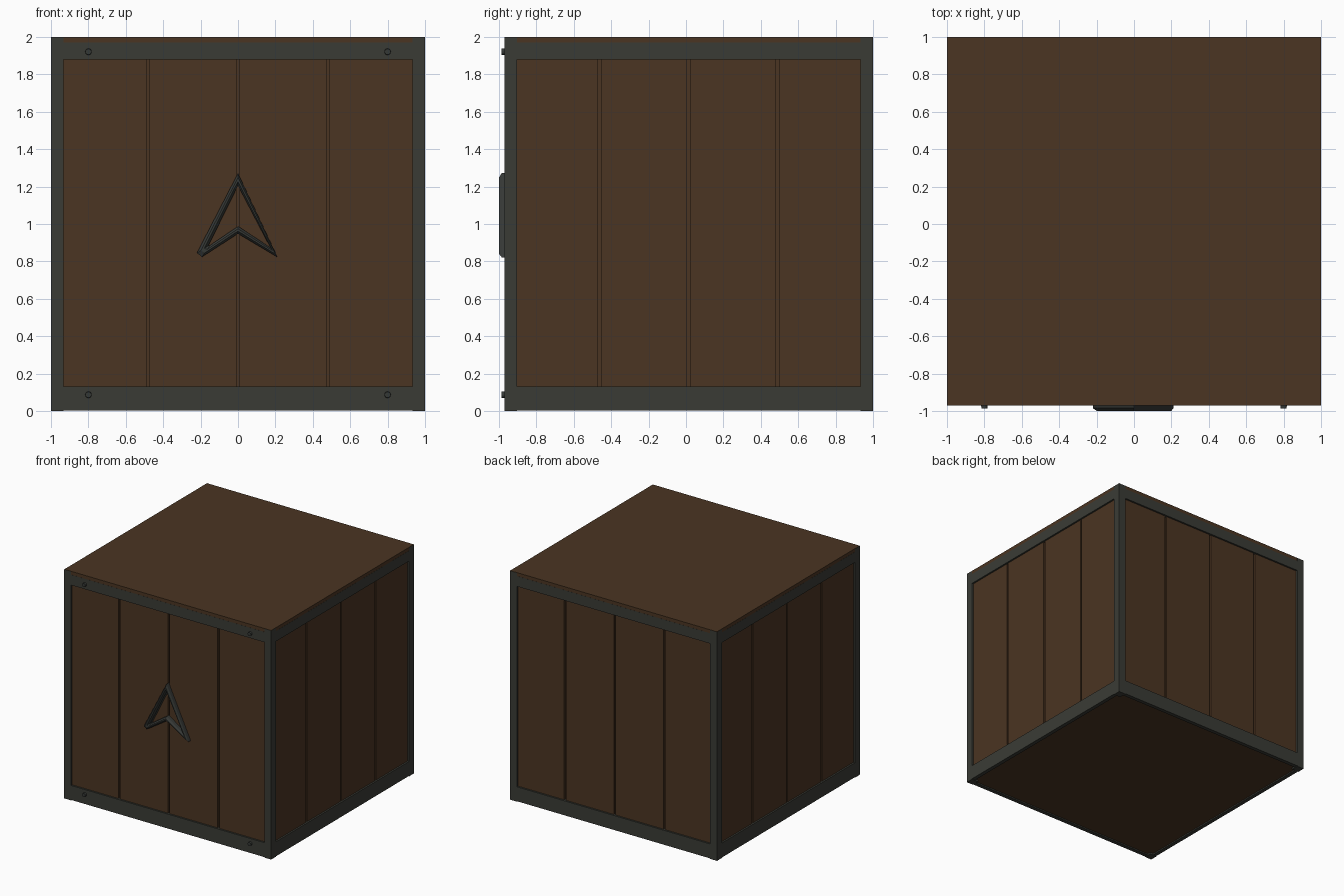
import bpy, bmesh, math
from mathutils import Matrix

if "Cube" in bpy.data.objects:
    bpy.data.objects.remove(bpy.data.objects["Cube"])


def mat(name, c):
    m = bpy.data.materials.new(name)
    m.diffuse_color = (*c, 1)
    m.use_nodes = True
    m.node_tree.nodes["Principled BSDF"].inputs["Base Color"].default_value = m.diffuse_color
    return m


WOOD = mat("brown wood", (0.070, 0.035, 0.016))
METAL = mat("dark iron", (0.042, 0.044, 0.036))
TRIM = mat("blackened iron", (0.036, 0.040, 0.036))

# crate extents: front is slightly set back to leave room for the ornament
X0, X1, Y0, Y1 = -1.0, 1.0, -0.97, 1.0
REC = 0.015      # plank recess behind the frame
GAP = 0.016      # groove between planks


def finish(name, bm, m):
    bmesh.ops.recalc_face_normals(bm, faces=bm.faces[:])
    me = bpy.data.meshes.new(name)
    bm.to_mesh(me)
    bm.free()
    me.materials.append(m)
    ob = bpy.data.objects.new(name, me)
    bpy.context.collection.objects.link(ob)
    return ob


def box(name, lo, hi, m):
    bm = bmesh.new()
    bmesh.ops.create_cube(bm, size=1)
    for v in bm.verts:
        v.co = [(lo[i] + hi[i]) / 2 + v.co[i] * (hi[i] - lo[i]) for i in range(3)]
    return finish(name, bm, m)


# inner core seen through the grooves and underneath
d = REC + 0.018
box("core", (X0 + d, Y0 + d, 0.015), (X1 - d, Y1 - d, 1.98), WOOD)

# planks, four per side
xs = [-0.95, -0.48, 0, 0.48, 0.95]
ys = [-0.92, -0.463, 0.013, 0.49, 0.95]
for i in range(4):
    a, b = xs[i] + GAP / 2, xs[i + 1] - GAP / 2
    box("front_plank", (a, Y0 + REC, 0.1), (b, Y0 + 0.05, 1.9), WOOD)
    box("back_plank", (a, Y1 - 0.05, 0.1), (b, Y1 - REC, 1.9), WOOD)
    a, b = ys[i] + GAP / 2, ys[i + 1] - GAP / 2
    box("right_plank", (X1 - 0.05, a, 0.1), (X1 - REC, b, 1.9), WOOD)
    box("left_plank", (X0 + REC, a, 0.1), (X0 + 0.05, b, 1.9), WOOD)

# corner posts
P = 0.067
for x in (X0, X1 - P):
    for y in (Y0, Y1 - P):
        box("corner_post", (x, y, 0), (x + P, y + P, 1.998), METAL)

# top and bottom bands
T = 0.034
for lab, z0, z1 in (("bottom", 0.004, 0.13), ("top", 1.88, 1.97)):
    box(lab + "_front_band", (X0 + P, Y0, z0), (X1 - P, Y0 + T, z1), METAL)
    box(lab + "_back_band", (X0 + P, Y1 - T, z0), (X1 - P, Y1, z1), METAL)
    box(lab + "_left_band", (X0, Y0 + P, z0), (X0 + T, Y1 - P, z1), METAL)
    box(lab + "_right_band", (X1 - T, Y0 + P, z0), (X1, Y1 - P, z1), METAL)

# lid
box("lid", (X0 + 0.0008, Y0 + 0.0008, 1.97), (X1 - 0.0008, Y1 - 0.0008, 2.0), WOOD)

# front rivets
for x in (-0.8, 0.8):
    for z in (0.087, 1.921):
        bm = bmesh.new()
        bmesh.ops.create_cone(bm, cap_ends=True, segments=16, radius1=0.018,
                              radius2=0.016, depth=0.03,
                              matrix=Matrix.Translation((x, Y0 - 0.002, z))
                              @ Matrix.Rotation(math.pi / 2, 4, 'X'))
        finish("rivet", bm, TRIM)

# raised arrow-shaped ornament: closed ring with a ridged section
outer = [(0, 1.272), (0.212, 0.822), (0, 0.948), (-0.192, 0.824), (-0.22, 0.845)]
inner = [(0, 1.205), (0.172, 0.875), (0, 0.988), (-0.150, 0.886), (-0.158, 0.884)]
bm = bmesh.new()
loops = []
for t, y in ((0, -0.94), (0, -0.985), (0.35, -1.0), (0.65, -1.0), (1, -0.985), (1, -0.94)):
    loops.append([bm.verts.new((o[0] + (q[0] - o[0]) * t, y, o[1] + (q[1] - o[1]) * t))
                  for o, q in zip(outer, inner)])
for k in range(6):
    A, B = loops[k], loops[(k + 1) % 6]
    for i in range(5):
        j = (i + 1) % 5
        bm.faces.new((A[i], A[j], B[j], B[i]))
finish("arrow_ornament", bm, TRIM)
